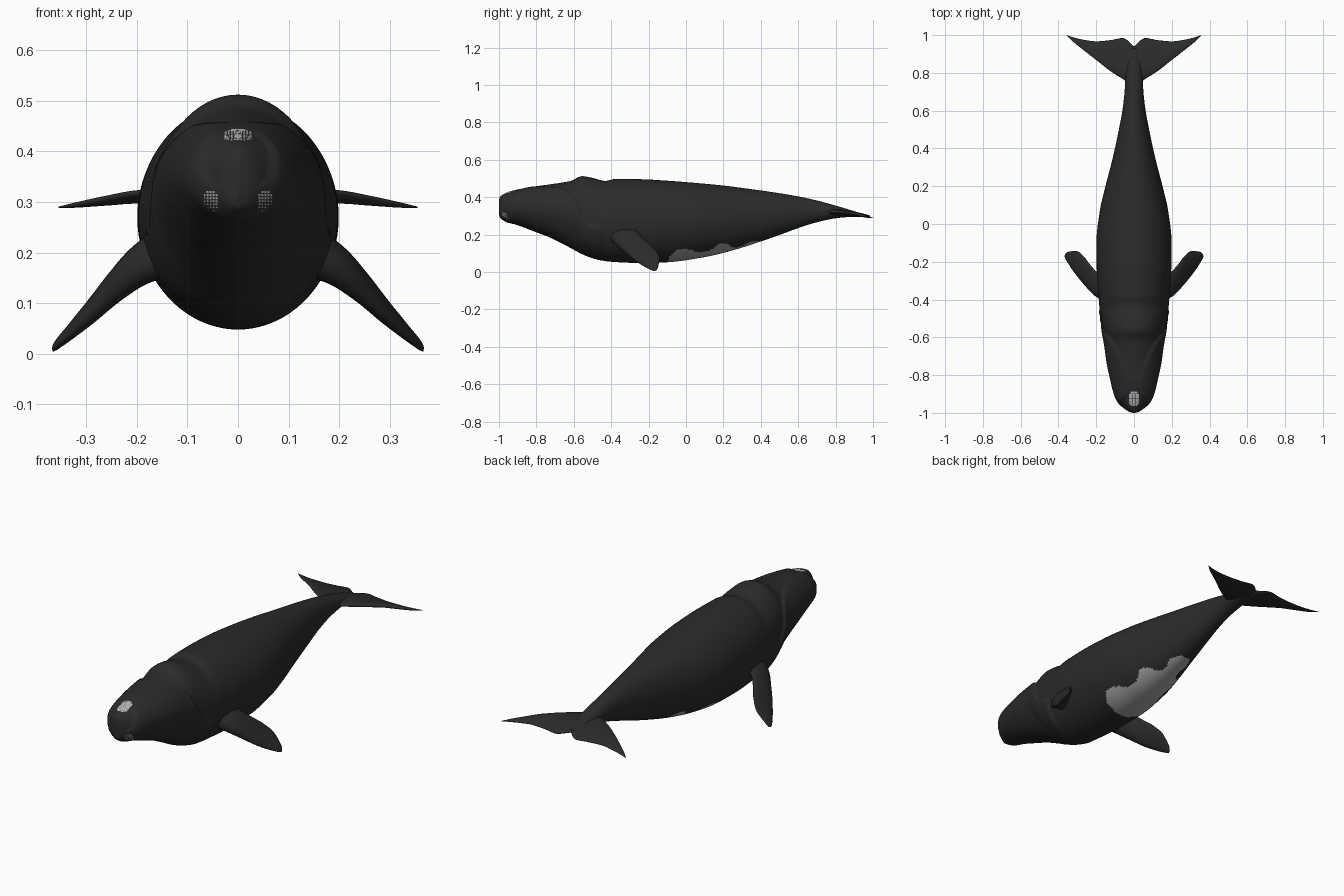
import bpy, math
from mathutils import Vector
from mathutils.bvhtree import BVHTree

if "Cube" in bpy.data.objects:
    bpy.data.objects.remove(bpy.data.objects["Cube"])


def material(name, rgb):
    m = bpy.data.materials.new(name)
    m.diffuse_color = (*rgb, 1)
    m.use_nodes = True
    m.node_tree.nodes["Principled BSDF"].inputs["Base Color"].default_value = m.diffuse_color
    return m


SKIN = material("black skin", (0.024, 0.024, 0.025))
BELLY = material("belly grey", (0.36, 0.36, 0.38))
ROUGH = material("callosity pale grey", (0.50, 0.50, 0.52))


def curve(keys, t):
    """Smooth interpolation through rows of (t, values...)."""
    t = min(max(t, keys[0][0]), keys[-1][0])
    i = 0
    while i < len(keys) - 2 and t > keys[i + 1][0]:
        i += 1
    a, b = keys[i], keys[i + 1]
    h = b[0] - a[0]
    u = (t - a[0]) / h
    out = []
    for k in range(1, len(a)):
        def slope(j):
            if j == 0 or j == len(keys) - 1:
                p, q = (0, 1) if j == 0 else (j - 1, j)
                return (keys[q][k] - keys[p][k]) / (keys[q][0] - keys[p][0])
            s0 = (keys[j][k] - keys[j - 1][k]) / (keys[j][0] - keys[j - 1][0])
            s1 = (keys[j + 1][k] - keys[j][k]) / (keys[j + 1][0] - keys[j][0])
            return 0 if s0 * s1 <= 0 else 2 * s0 * s1 / (s0 + s1)
        out.append(a[k] * (2*u**3 - 3*u*u + 1) + slope(i) * h * (u**3 - 2*u*u + u)
                   + b[k] * (3*u*u - 2*u**3) + slope(i + 1) * h * (u**3 - u*u))
    return out


def step(a, b, x):
    u = min(max((x - a) / (b - a), 0), 1)
    return u * u * (3 - 2 * u)


def make(name, verts, faces, mats, smooth=True):
    me = bpy.data.meshes.new(name)
    me.from_pydata(verts, [], faces)
    for m in mats:
        me.materials.append(m)
    ob = bpy.data.objects.new(name, me)
    bpy.context.collection.objects.link(ob)
    for p in me.polygons:
        p.use_smooth = smooth
    return ob


def loft(name, rings, mats):
    n = len(rings[0])
    verts = [v for r in rings for v in r]
    faces = [(i*n + j, i*n + (j+1) % n, (i+1)*n + (j+1) % n, (i+1)*n + j)
             for i in range(len(rings) - 1) for j in range(n)]
    faces += [tuple(range(n))[::-1], tuple(range(len(verts) - n, len(verts)))]
    return make(name, verts, faces, mats)


# Body profile: y, top z, bottom z, half width
BODY = [(-1, .385, .305, .006), (-.993, .403, .288, .028), (-.975, .416, .278, .05),
        (-.92, .435, .258, .088), (-.8, .458, .212, .122), (-.73, .468, .185, .137),
        (-.62, .486, .13, .152), (-.555, .512, .095, .162), (-.5, .503, .075, .174),
        (-.43, .487, .058, .184), (-.38, .497, .053, .188), (-.25, .496, .048, .197),
        (-.1, .488, .052, .199), (.075, .474, .075, .18), (.2, .462, .102, .151),
        (.34, .444, .143, .115), (.5, .421, .198, .08), (.61, .402, .238, .06),
        (.7, .382, .266, .05), (.8, .355, .287, .044), (.9, .325, .297, .025),
        (.93, .316, .3, .012)]
# Upper edge of the lower lip: y, z
LIP = [(-1, .325), (-.97, .35), (-.94, .4), (-.9, .44), (-.8, .46), (-.7, .457),
       (-.64, .44), (-.6, .41), (-.56, .32), (-.52, .262), (-.47, .243), (-.44, .25)]


def body_ring(y, n=112):
    top, bot, w = curve(BODY, y)
    zc, h = (top + bot) / 2, (top - bot) / 2
    ring = []
    for j in range(n):
        a = 2 * math.pi * j / n
        x, z = w * math.sin(a), zc + h * math.cos(a)
        # pale lip fold standing out of the head side
        edge = curve(LIP, y)[0]
        lift = .012 * step(0, .012, edge - z) * (1 - step(.08, .22, edge - z))
        lift *= step(-1, -.95, y) * (1 - step(-.47, -.44, y))
        ring.append((x + lift * math.sin(a), y, z + lift * math.cos(a) * .6))
    return ring


stations = [-1 + .04 * (i / 12) ** 2 for i in range(12)]
stations += [-.96 + .56 * i / 90 for i in range(90)]
stations += [-.4 + 1.33 * i / 150 for i in range(151)]
body = loft("body", [body_ring(y) for y in stations], [SKIN, BELLY])

# Wavy belly patch: y, upper limit z
PATCH = [(-.1, .04), (-.085, .085), (-.04, .118), (.0, .122), (.07, .107), (.13, .118),
         (.19, .153), (.22, .15), (.26, .13), (.3, .14), (.34, .16), (.4, .168)]
for p in body.data.polygons:
    c = p.center
    if -.1 < c.y < .4 and c.z < curve(PATCH, c.y)[0]:
        p.material_index = 1


def blade(name, keys, n_span=40, n=28):
    """Foil through rows of (t, leading xyz, trailing xyz, half thickness), mirrored."""
    rings = []
    rows = [curve(keys, keys[0][0] + (keys[-1][0] - keys[0][0]) * math.sin(i / n_span * math.pi / 2))
            for i in range(n_span + 1)]
    for i, r in enumerate(rows):
        lead, trail = Vector(r[:3]), Vector(r[3:6])
        a, b = rows[max(i - 1, 0)], rows[min(i + 1, n_span)]
        span = (Vector(b[:3]) + Vector(b[3:6])) - (Vector(a[:3]) + Vector(a[3:6]))
        nor = (trail - lead).cross(span).normalized()
        ring = []
        for j in range(n):
            t = 2 * math.pi * j / n
            u = (1 - math.cos(t)) / 2
            ring.append(lead.lerp(trail, u) + nor * r[6] * math.sin(t) * (1.25 - .6 * u))
        rings.append(ring)
    ob = loft(name, rings, [SKIN])
    m = ob.modifiers.new("mirror", 'MIRROR')
    m.use_mirror_merge = False
    return ob


# Flippers
blade("flippers", [
    (0, .12, -.42, .19, .13, -.25, .24, .05),
    (.2, .19, -.385, .155, .19, -.255, .21, .036),
    (.4, .25, -.33, .108, .232, -.218, .17, .025),
    (.65, .305, -.268, .058, .27, -.168, .122, .018),
    (.85, .345, -.212, .024, .31, -.142, .075, .012),
    (.96, .364, -.178, .008, .35, -.148, .03, .007),
    (1, .366, -.168, .005, .361, -.155, .012, .002)])

# Tail flukes
blade("tail_flukes", [
    (0, 0, .73, .325, 0, .94, .304, .02),
    (.06, .06, .768, .323, .06, .985, .299, .016),
    (.12, .12, .806, .322, .12, .974, .299, .013),
    (.2, .2, .868, .318, .2, .967, .299, .01),
    (.26, .26, .915, .308, .26, .974, .295, .008),
    (.32, .32, .963, .296, .32, .988, .291, .005),
    (.355, .355, .997, .29, .355, 1, .289, .001)])

# Callosities: small scales laid on the skin by casting rays
tree = BVHTree.FromPolygons([v.co for v in body.data.vertices],
                            [p.vertices for p in body.data.polygons])


def callosity(name, centre, direction, u, v, ru, rv, pitch, size, power):
    verts, faces = [], []
    u, v, d = Vector(u), Vector(v), Vector(direction)
    nu, nv = int(ru / pitch), int(rv / pitch)
    for i in range(-nu, nu + 1):
        for j in range(-nv, nv + 1):
            if abs(i * pitch / ru) ** power + abs(j * pitch / rv) ** power > 1:
                continue
            start = Vector(centre) + u * i * pitch + v * j * pitch
            hit, nor, _, _ = tree.ray_cast(start, d)
            if hit is None:
                continue
            if nor.dot(d) > 0:
                nor = -nor
            e1 = (u - nor * u.dot(nor)).normalized() * size / 2
            e2 = nor.cross(e1)
            k = len(verts)
            c = hit + nor * .002
            verts += [c - e1 - e2, c + e1 - e2, c + e1 + e2, c - e1 + e2]
            faces.append((k, k + 1, k + 2, k + 3))
    return make(name, verts, faces, [ROUGH], False)


callosity("snout_callosity", (0, -.925, .7), (0, 0, -1), (1, 0, 0), (0, 1, 0),
          .026, .037, .006, .0058, 4)
for s, side in ((1, "right"), (-1, "left")):
    callosity("chin_callosity_" + side, (s * .053, -1.3, .302), (0, 1, 0),
              (1, 0, 0), (0, 0, 1), .017, .023, .006, .0045, 2)
